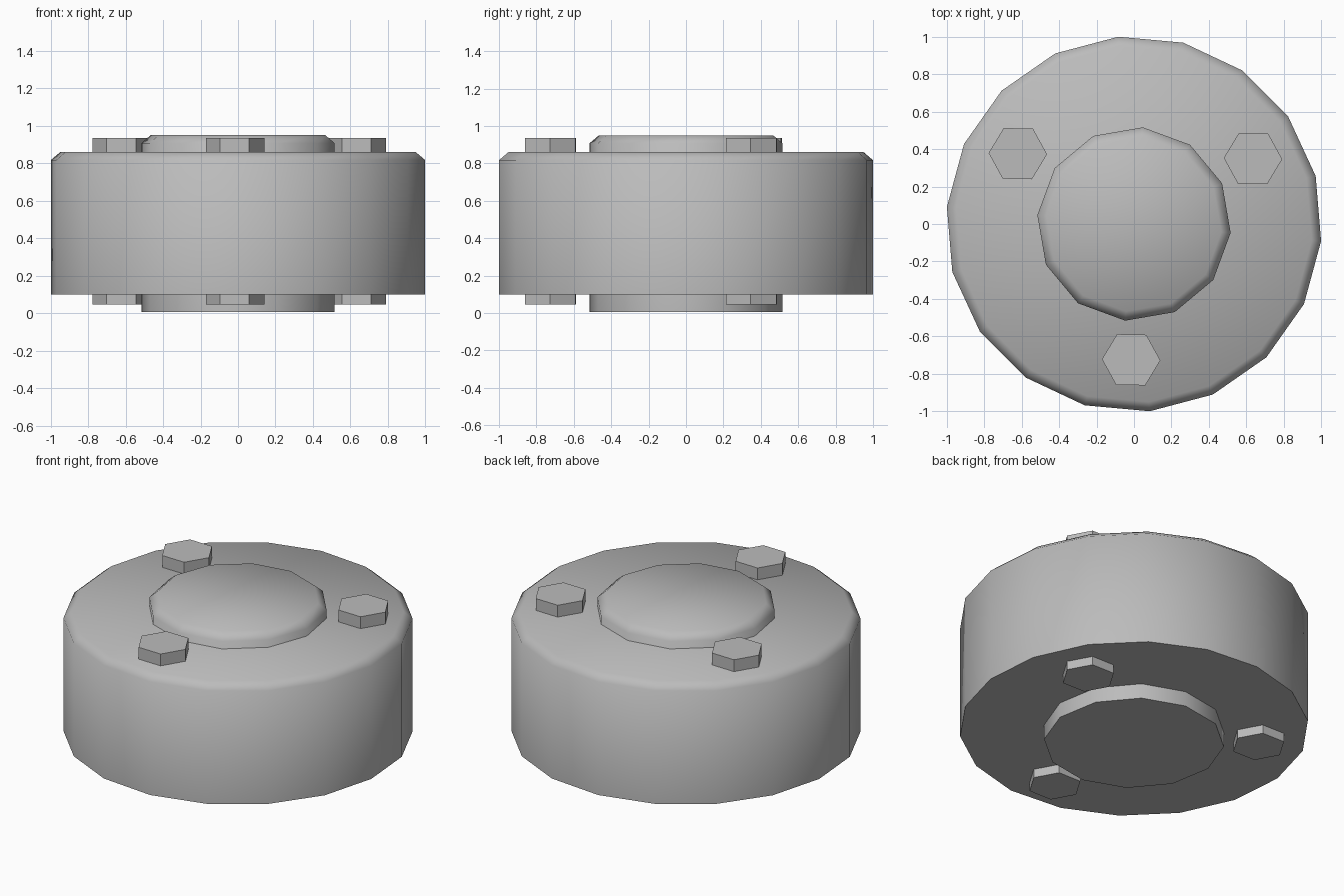
import bpy
from math import sin, cos, radians

cube = bpy.data.objects.get("Cube")
if cube:
    bpy.data.objects.remove(cube, do_unlink=True)

grey = bpy.data.materials.new("steel grey")
grey.use_nodes = True
colour = (0.5, 0.5, 0.5, 1)
grey.diffuse_color = colour
grey.node_tree.nodes["Principled BSDF"].inputs["Base Color"].default_value = colour


def prism(name, sides, radius, bottom, top, turn, centre=(0, 0), chamfer=0.0):
    """Upright prism with its first corner at angle turn and an optional top chamfer."""
    rings = [(radius, bottom), (radius, top - chamfer * 0.85)]
    if chamfer:
        rings.append((radius - chamfer, top))
    verts = []
    for r, z in rings:
        for i in range(sides):
            a = radians(turn + 360 * i / sides)
            verts.append((centre[0] + r * cos(a), centre[1] + r * sin(a), z))
    faces = [tuple(reversed(range(sides))),
             tuple(range(len(verts) - sides, len(verts)))]
    for k in range(len(rings) - 1):
        for i in range(sides):
            j = (i + 1) % sides
            low, high = k * sides, (k + 1) * sides
            faces.append((low + i, low + j, high + j, high + i))
    mesh = bpy.data.meshes.new(name)
    mesh.from_pydata(verts, [], faces)
    mesh.materials.append(grey)
    obj = bpy.data.objects.new(name, mesh)
    bpy.context.collection.objects.link(obj)
    return obj


def smooth(obj):
    bpy.ops.object.select_all(action='DESELECT')
    obj.select_set(True)
    bpy.context.view_layer.objects.active = obj
    bpy.ops.object.shade_smooth_by_angle(angle=radians(55))


# Wide drum and the central hub running through it
smooth(prism("drum", 18, 1.003, 0.10, 0.86, -5.2, chamfer=0.05))
smooth(prism("hub", 12, 0.518, 0.005, 0.95, -5.2, chamfer=0.05))

# Three hexagonal bolts passing right through the drum
for n in range(3):
    a = radians(28.8 + 120 * n)
    spot = (0.725 * cos(a), 0.725 * sin(a))
    prism(f"bolt_{n + 1}", 6, 0.156, 0.045, 0.935, -1.2, spot)
